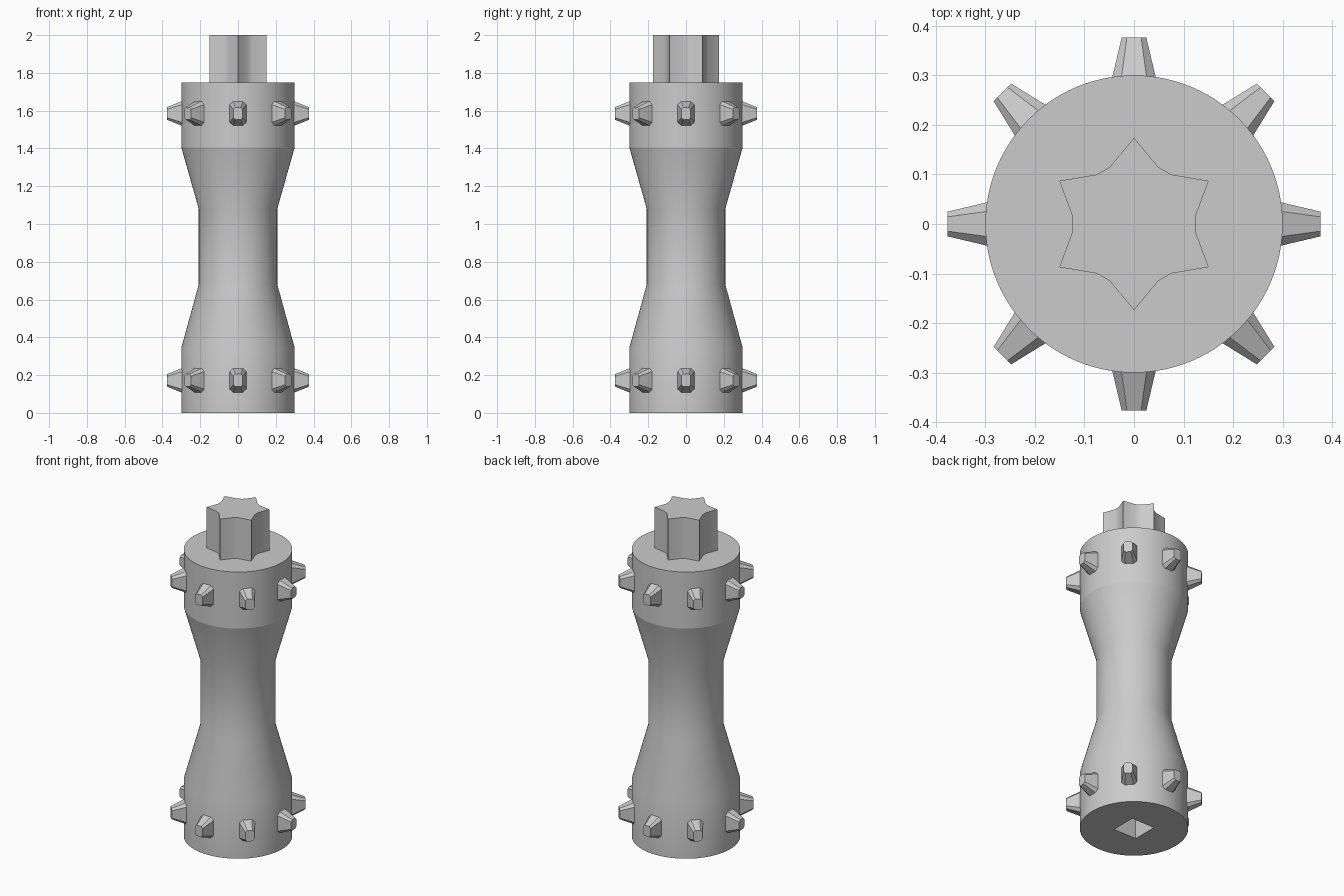
import bpy
import bmesh
from math import radians, sin, cos, pi
from mathutils import Matrix, Vector

cube = bpy.data.objects.get("Cube")
if cube:
    bpy.data.objects.remove(cube, do_unlink=True)

# Single flat colour
grey = bpy.data.materials.new("plain_grey")
grey.use_nodes = True
colour = (0.6, 0.6, 0.6, 1)
grey.diffuse_color = colour
grey.node_tree.nodes["Principled BSDF"].inputs["Base Color"].default_value = colour


def loft(name, rings):
    """Skin a list of matching closed rings and cap both ends."""
    bm = bmesh.new()
    loops = [[bm.verts.new(p) for p in ring] for ring in rings]
    n = len(loops[0])
    for a, b in zip(loops, loops[1:]):
        for i in range(n):
            j = (i + 1) % n
            bm.faces.new((a[i], a[j], b[j], b[i]))
    bm.faces.new(loops[0][::-1])
    bm.faces.new(loops[-1])
    bmesh.ops.recalc_face_normals(bm, faces=bm.faces)
    mesh = bpy.data.meshes.new(name)
    bm.to_mesh(mesh)
    bm.free()
    mesh.materials.append(grey)
    obj = bpy.data.objects.new(name, mesh)
    bpy.context.collection.objects.link(obj)
    return obj


def select(obj):
    bpy.ops.object.select_all(action='DESELECT')
    obj.select_set(True)
    bpy.context.view_layer.objects.active = obj


def smooth(obj):
    select(obj)
    bpy.ops.object.shade_smooth_by_angle(angle=radians(30))


def polar(r, angle, z):
    return Vector((r * cos(angle), r * sin(angle), z))


# Waisted handle body
COLLAR_Z = 1.405
SIDES = 96
profile = [(0.3, 0), (0.3, 0.345), (0.208, 0.68), (0.208, 1.08),
           (0.3, COLLAR_Z), (0.3, 1.75)]
body = loft("handle_body", [[polar(r, 2 * pi * i / SIDES, z) for i in range(SIDES)]
                            for r, z in profile])

# Square socket sunk into the underside
HALF, DEPTH = 0.078, 0.25
square = [(-HALF, -HALF), (HALF, -HALF), (HALF, HALF), (-HALF, HALF)]
cutter = loft("socket_cutter", [[(x, y, z) for x, y in square] for z in (-0.1, DEPTH)])
cutter.hide_render = True
cut = body.modifiers.new("socket", 'BOOLEAN')
cut.operation = 'DIFFERENCE'
cut.solver = 'EXACT'
cut.object = cutter
select(body)
bpy.ops.object.modifier_apply(modifier=cut.name)
bpy.data.objects.remove(cutter, do_unlink=True)
smooth(body)

# Crisp line under the upper collar
verts = body.data.vertices
for edge in body.data.edges:
    if all(abs(verts[v].co.z - COLLAR_Z) < 0.001 for v in edge.vertices):
        edge.use_edge_sharp = True

# Six-pointed drive post
star = []
for k in range(6):
    tip = radians(30 + 60 * k)
    star += [(0.174, tip), (0.125, tip + radians(23)), (0.125, tip + radians(37))]
post = loft("star_post", [[polar(r, a, z) for r, a in star] for z in (1.75, 2.0)])
smooth(post)


# Tapered studs with chamfered corners
def stud_ring(reach, w, h):
    c = 0.42 * w
    corner = [(w, h - c), (w - c, h)]
    outline = (corner + [(-y, z) for y, z in corner[::-1]]
               + [(-y, -z) for y, z in corner] + [(y, -z) for y, z in corner[::-1]])
    return [Vector((reach, y, z)) for y, z in outline]


stud = [stud_ring(0.285, 0.0465, 0.070), stud_ring(0.376, 0.025, 0.033)]
for row, height in (("lower", 0.172), ("upper", 1.585)):
    for k in range(8):
        place = Matrix.Translation((0, 0, height)) @ Matrix.Rotation(k * pi / 4, 4, 'Z')
        loft(f"{row}_stud_{k + 1}", [[place @ p for p in ring] for ring in stud])
